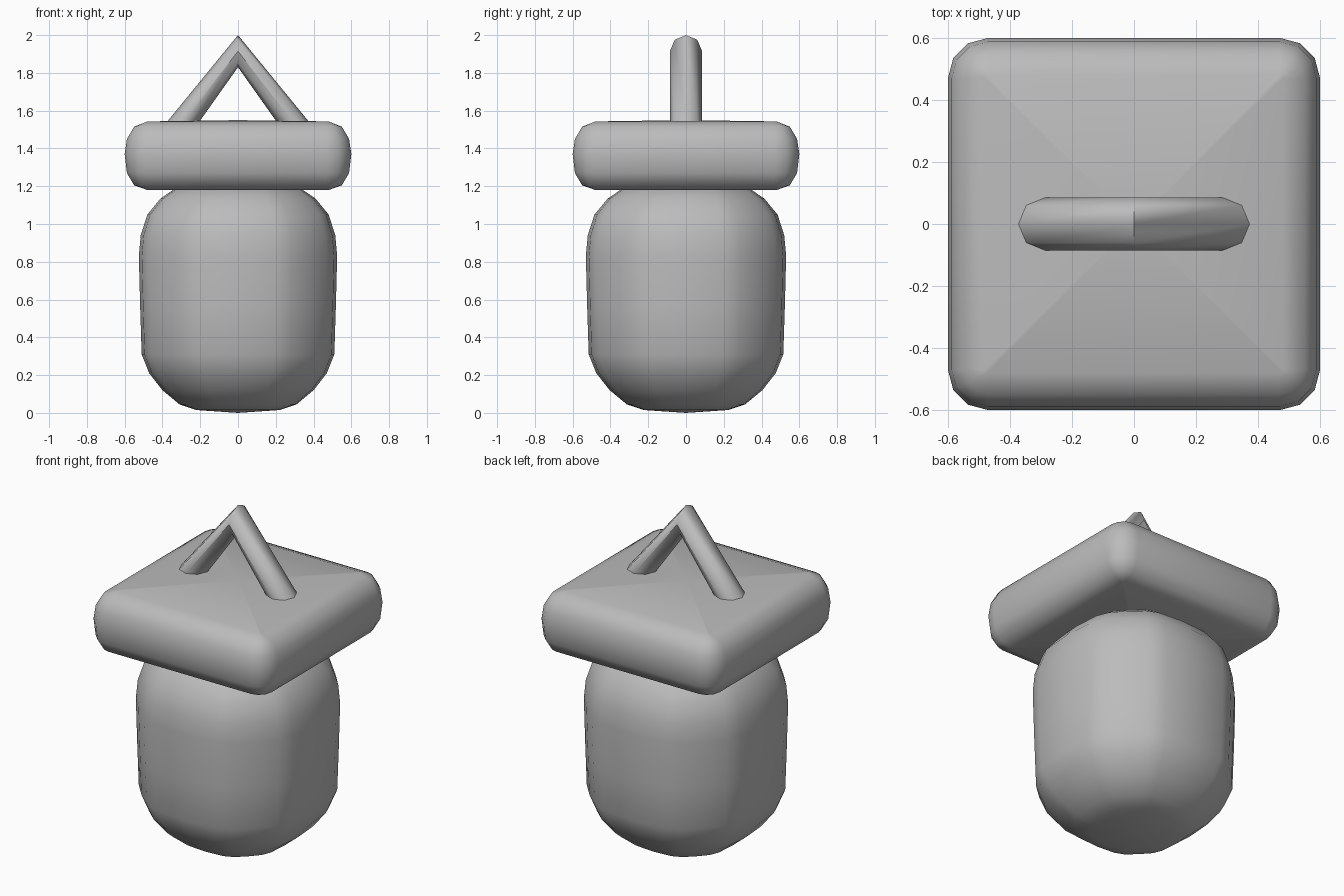
import bpy, bmesh, math

cube = bpy.data.objects.get("Cube")
if cube:
    bpy.data.objects.remove(cube, do_unlink=True)

grey = bpy.data.materials.new("plain grey")
grey.use_nodes = True
grey.diffuse_color = (0.5, 0.5, 0.5, 1)
grey.node_tree.nodes["Principled BSDF"].inputs["Base Color"].default_value = (0.5, 0.5, 0.5, 1)


def loft(name, rings, bottom=None, top=None):
    """Skin a stack of closed rings, closing the ends with fans or flat caps."""
    bm = bmesh.new()
    loops = [[bm.verts.new(p) for p in ring] for ring in rings]
    n = len(loops[0])
    for a, b in zip(loops, loops[1:]):
        for i in range(n):
            j = (i + 1) % n
            bm.faces.new((a[i], a[j], b[j], b[i]))
    for loop, z in ((loops[0], bottom), (loops[-1], top)):
        if z is None:
            bm.faces.new(loop)
        else:
            tip = bm.verts.new((0, 0, z))
            for i in range(n):
                bm.faces.new((loop[i], loop[(i + 1) % n], tip))
    bmesh.ops.recalc_face_normals(bm, faces=bm.faces)
    mesh = bpy.data.meshes.new(name)
    bm.to_mesh(mesh)
    bm.free()
    mesh.materials.append(grey)
    obj = bpy.data.objects.new(name, mesh)
    bpy.context.collection.objects.link(obj)
    bpy.ops.object.select_all(action="DESELECT")
    obj.select_set(True)
    bpy.context.view_layer.objects.active = obj
    bpy.ops.object.shade_smooth_by_angle(angle=math.radians(60))
    return obj


def four_turns(points):
    """Repeat the points of one side around the four sides."""
    out = []
    for _ in range(4):
        out += points
        points = [(-y, x) for x, y in points]
    return out


# Body: soft, slightly bulging square section swept up a barrel profile
section = four_turns([(1, 0), (0.97, 0.38), (0.9, 0.55), (0.735, 0.735),
                      (0.55, 0.9), (0.38, 0.97)])
body_profile = [(0.22, 0.015), (0.31, 0.045), (0.40, 0.12), (0.47, 0.21),
                (0.51, 0.31), (0.518, 0.56), (0.525, 0.83), (0.515, 0.94),
                (0.48, 1.05), (0.41, 1.135), (0.33, 1.19), (0.24, 1.21)]
loft("body", [[(x * h, y * h * 1.01, z) for x, y in section]
              for h, z in body_profile], bottom=0, top=1.22)

# Lid: square slab with rounded rim and a barely raised centre
CORE = 0.47
lid_profile = [(0.01, 1.18), (0.08, 1.205), (0.118, 1.27), (0.13, 1.37),
               (0.118, 1.45), (0.08, 1.515), (0.01, 1.543)]


def lid_ring(r, z):
    arc = [math.radians(a) for a in (0, 30, 60, 90)]
    corner = [(CORE + r * math.cos(a), CORE + r * math.sin(a)) for a in arc]
    return [(x, y, z) for x, y in four_turns(corner)]


loft("lid", [lid_ring(r, z) for r, z in lid_profile], bottom=1.18, top=1.55)

# Handle: eight-sided tube, level feet sunk in the lid, mitred at the peak
R = 0.085
angles = [i * math.tau / 8 for i in range(8)]


def foot(side, x, z):
    return [(side * (x + R * math.cos(a)), R * math.sin(a), z) for a in angles]


peak = [(0, R * math.sin(a), 1.915 + R * math.cos(a)) for a in angles]
loft("handle", [foot(-1, 0.32, 1.50), foot(-1, 0.285, 1.548), peak,
                foot(1, 0.285, 1.548), foot(1, 0.32, 1.50)])
